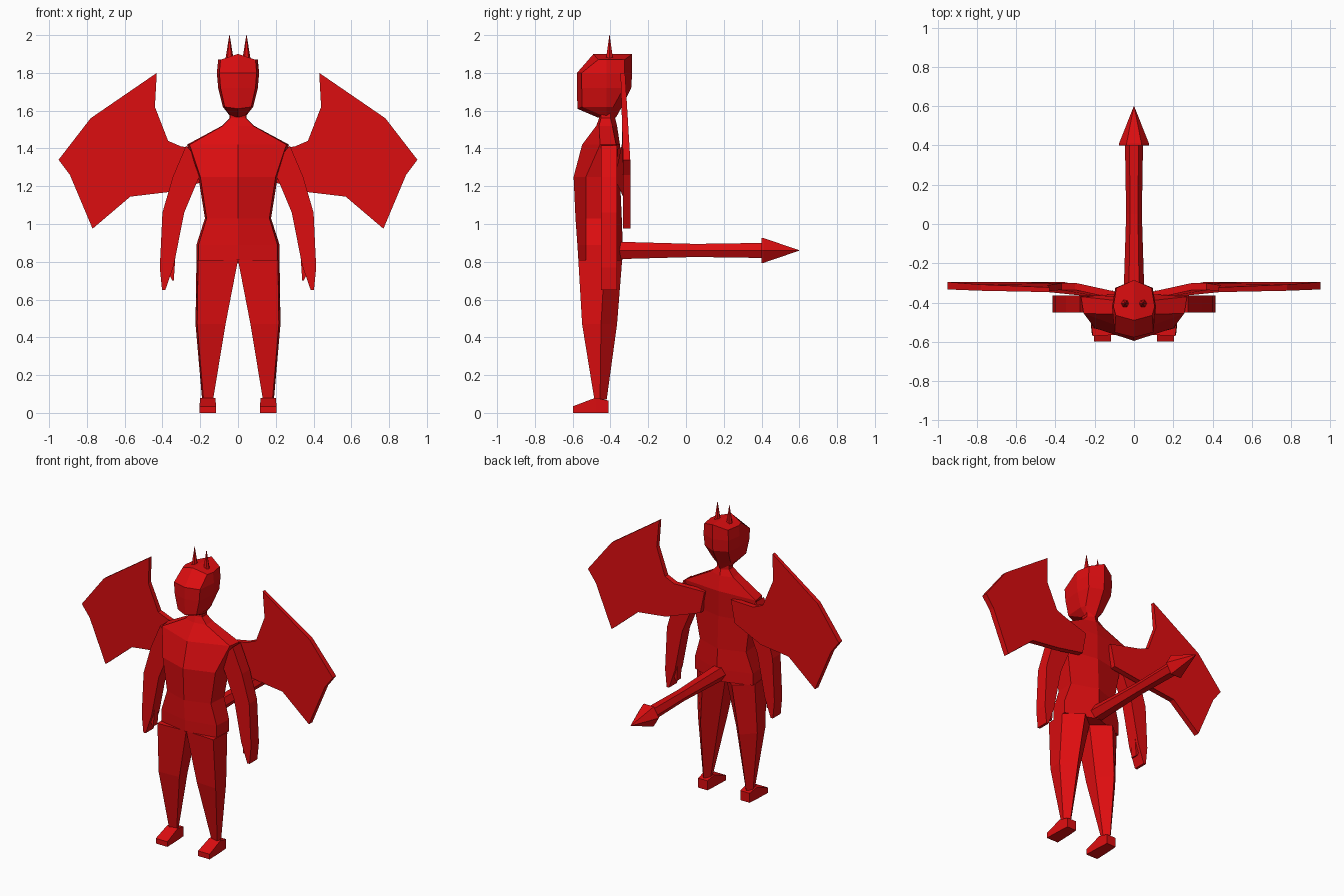
import bpy
import bmesh
from math import cos, sin, pi

cube = bpy.data.objects.get("Cube")
if cube:
    bpy.data.objects.remove(cube, do_unlink=True)

red = bpy.data.materials.new("red")
red.use_nodes = True
red.diffuse_color = (0.72, 0.004, 0.005, 1)
red.node_tree.nodes["Principled BSDF"].inputs["Base Color"].default_value = red.diffuse_color


def loft(name, rings, side=1, split_caps=False):
    """Skin a list of equal rings into a closed flat-shaded part."""
    bm = bmesh.new()
    rows = [[bm.verts.new((x * side, y, z)) for x, y, z in ring] for ring in rings]
    n = len(rows[0])
    for a, b in zip(rows, rows[1:]):
        for i in range(n):
            j = (i + 1) % n
            bm.faces.new((a[i], a[j], b[j], b[i]))
    for cap in (rows[0], rows[-1]):
        if split_caps:
            h = n // 2
            bm.faces.new(cap[:h + 1])
            bm.faces.new(cap[h:] + cap[:1])
        else:
            bm.faces.new(cap)
    bmesh.ops.recalc_face_normals(bm, faces=bm.faces)
    mesh = bpy.data.meshes.new(name)
    bm.to_mesh(mesh)
    bm.free()
    mesh.materials.append(red)
    obj = bpy.data.objects.new(name, mesh)
    bpy.context.collection.objects.link(obj)
    return obj


def mirrored(half):
    """Close a half ring whose first and last points lie on the centre line."""
    return half + [(-x, y, z) for x, y, z in half[-2:0:-1]]


def pair(name, rings):
    for label, side in (("left_", 1), ("right_", -1)):
        loft(label + name, rings, side)


# Torso and neck: height, half width, front, front side, back side, back
torso = [
    (1.62, .045, -.46, -.45, -.40, -.375),
    (1.56, .045, -.46, -.45, -.40, -.375),
    (1.52, .085, -.475, -.46, -.39, -.365),
    (1.42, .27, -.55, -.455, -.37, -.35),
    (1.25, .21, -.595, -.53, -.39, -.35),
    (1.03, .175, -.585, -.53, -.40, -.34),
    (.89, .22, -.575, -.53, -.41, -.335),
    (.81, .22, -.57, -.53, -.41, -.335),
]
loft("torso", [mirrored([(0, f, z), (w * .95, fs, z), (w, bs, z), (0, b, z)])
               for z, w, f, fs, bs, b in torso], split_caps=True)

# Head: height, half width, front, back, lift of the centre line
head = [
    (1.575, .045, -.47, -.37, -.01),
    (1.62, .08, -.575, -.345, -.01),
    (1.72, .105, -.577, -.29, 0),
    (1.80, .112, -.577, -.285, 0),
    (1.87, .105, -.49, -.285, .03),
]
loft("head", [mirrored([(0, f, z + c), (w * .88, f + .025, z), (w, -.42, z),
                        (w * .85, b - .04, z), (0, b, z + c)])
              for z, w, f, b, c in head], split_caps=True)


def circle(r, place, sides):
    return [place(r * cos(2 * pi * i / sides), r * sin(2 * pi * i / sides))
            for i in range(sides)]


# Horns
pair("horn", [circle(r, lambda u, v: (.045 + u, -.405 + v, z), 6)
              for z, r in ((1.87, .022), (1.92, .014), (2.0, .001))])

# Tail with its pointed end
for name, profile in (
        ("tail", ((-.36, .053), (.05, .04), (.41, .046))),
        ("tail_tip", ((.40, .076), (.41, .076), (.6, .001)))):
    loft(name, [circle(r, lambda u, v: (u, y, .86 + v), 6) for y, r in profile])

# Legs: height, inner x, outer x, front, middle, back
legs = [
    (.81, .0, .22, -.57, -.43, -.338),
    (.47, .066, .225, -.55, -.45, -.365),
    (.07, .132, .19, -.485, -.455, -.42),
]
pair("leg", [[(i, f + .01, z), (o * .96, f, z), (o, m, z),
              ((i + o) / 2, b, z), (i, m, z)] for z, i, o, f, m, b in legs])

# Feet: y, top height, half width
pair("foot", [[(.16 - w, y, 0), (.16 + w, y, 0), (.16 + w, y, h), (.16 - w, y, h)]
              for y, h, w in ((-.598, .035, .044), (-.48, .08, .04), (-.41, .065, .035))])


# Arms and thumbs: inner x and z, outer x and z
def limb(name, rows, front, back):
    pair(name, [[(xi, front, zi), (xo, front, zo), (xo, back, zo), (xi, back, zi)]
                for xi, zi, xo, zo in rows])


limb("arm", [
    (.17, 1.30, .275, 1.415),
    (.21, 1.24, .345, 1.25),
    (.285, 1.06, .40, 1.06),
    (.34, .78, .414, .77),
    (.385, .65, .402, .65),
], -.45, -.365)
limb("thumb", [(.332, .82, .38, .77), (.34, .70, .348, .70)], -.43, -.385)

# Wings: flat slabs that lean forward toward the upper tip
outline = [(.10, 1.39), (.30, 1.41), (.37, 1.44), (.44, 1.62), (.43, 1.80),
           (.78, 1.56), (.95, 1.34), (.89, 1.26), (.77, .975), (.57, 1.145),
           (.36, 1.17), (.13, 1.24)]


def wing_face(y, lean):
    return [(x, y - lean * max(0, z - 1.34) - (.045 if x < .2 else 0), z)
            for x, z in outline]


pair("wing", [wing_face(-.333, .03), wing_face(-.295, .06)])
